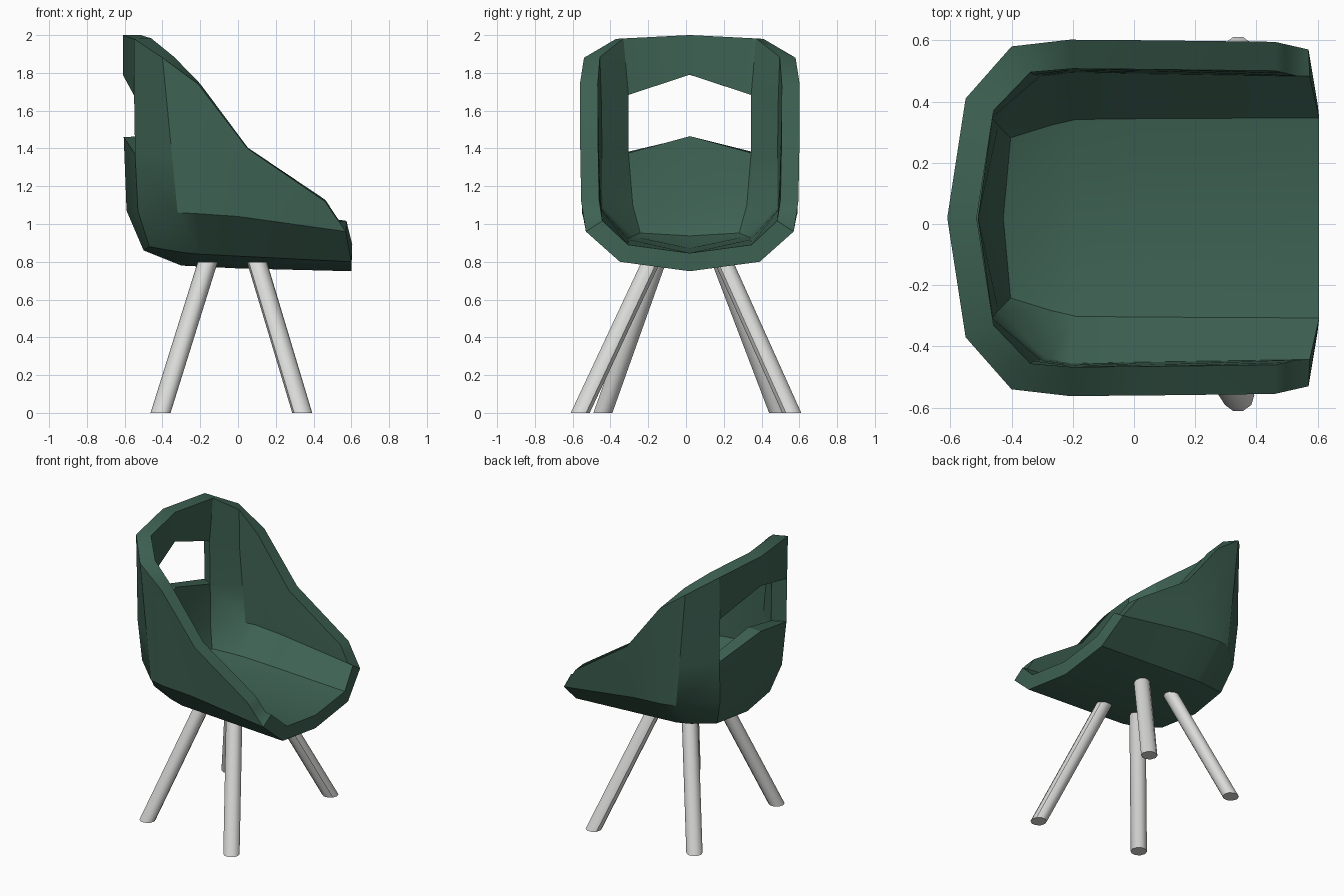
import bpy, bmesh, math
from mathutils import Vector

if "Cube" in bpy.data.objects:
    bpy.data.objects.remove(bpy.data.objects["Cube"])


def material(name, rgb):
    m = bpy.data.materials.new(name)
    m.diffuse_color = (*rgb, 1)
    m.use_nodes = True
    m.node_tree.nodes["Principled BSDF"].inputs["Base Color"].default_value = m.diffuse_color
    return m


green = material("dark green", (0.048, 0.122, 0.087))
grey = material("light grey", (0.70, 0.71, 0.69))


def make_object(name, bm, mat):
    me = bpy.data.meshes.new(name)
    bm.to_mesh(me)
    bm.free()
    me.materials.append(mat)
    ob = bpy.data.objects.new(name, me)
    bpy.context.collection.objects.link(ob)
    return ob


def finish(ob, angle):
    # apply modifiers, then smooth with sharp creases
    bpy.ops.object.select_all(action='DESELECT')
    ob.select_set(True)
    bpy.context.view_layer.objects.active = ob
    bpy.ops.object.convert(target='MESH')
    bpy.ops.object.shade_smooth_by_angle(angle=math.radians(angle))


# Seat shell: half of the outer skin as columns running from the front edge
# round to the centre of the back. Each column: floor crease, wall crease, rim.
columns = [
    [(0.60, 0.37, 0.80), (0.57, 0.55, 0.96), (0.46, 0.575, 1.12)],
    [(0.00, 0.37, 0.83), (0.00, 0.565, 1.04), (0.05, 0.58, 1.40)],
    [(-0.20, 0.37, 0.84), (-0.22, 0.57, 1.055), (-0.21, 0.582, 1.74)],
    [(-0.30, 0.35, 0.85), (-0.32, 0.55, 1.06), (-0.40, 0.56, 1.88)],
    [(-0.47, 0.30, 0.88), (-0.53, 0.35, 1.07), (-0.55, 0.39, 1.98)],
    [(-0.50, 0.00, 0.86), (-0.59, 0.00, 1.07), (-0.61, 0.00, 2.00)],
]
# window corner levels on the last two columns
window = {4: [(-0.545, 0.38, 1.37), (-0.55, 0.38, 1.68)],
          5: [(-0.605, 0.00, 1.46), (-0.61, 0.00, 1.79)]}
centre = [(0.60, 0, 0.75), (0.00, 0, 0.765), (-0.20, 0, 0.775), (-0.30, 0, 0.78)]

bm = bmesh.new()
grid = []
for i, (a, b, c) in enumerate(columns):
    b, c = Vector(b), Vector(c)
    mid = window.get(i, [b.lerp(c, 0.35), b.lerp(c, 0.68)])
    grid.append([bm.verts.new(p) for p in (a, b, *mid, c)])
keel = [bm.verts.new(p) for p in centre]
for i in range(5):
    for j in range(4):
        if (i, j) != (4, 2):  # the open window in the back
            bm.faces.new((grid[i][j], grid[i][j + 1], grid[i + 1][j + 1], grid[i + 1][j]))
for i in range(3):
    bm.faces.new((keel[i], grid[i][0], grid[i + 1][0], keel[i + 1]))
bm.faces.new((keel[3], grid[3][0], grid[4][0], grid[5][0]))
bmesh.ops.recalc_face_normals(bm, faces=bm.faces)
bm.normal_update()
if keel[1].normal.z > 0:
    bmesh.ops.reverse_faces(bm, faces=bm.faces)
seat = make_object("seat_shell", bm, green)
seat.location.y = 0.02
mirror = seat.modifiers.new("mirror", 'MIRROR')
mirror.use_axis = (False, True, False)
wall = seat.modifiers.new("wall", 'SOLIDIFY')
wall.thickness = 0.095
wall.offset = -1
wall.use_even_offset = True
finish(seat, 28)


# Legs: slanted round rods cut level at floor and top
def leg(name, foot, top, r=0.053, sides=10):
    bm = bmesh.new()
    rings = []
    for (x, y), z in ((foot, 0), (top, 0.80)):
        rings.append([bm.verts.new((x + r * math.cos(t), y + r * math.sin(t), z))
                      for t in (2 * math.pi * k / sides for k in range(sides))])
    lo, hi = rings
    for k in range(sides):
        n = (k + 1) % sides
        bm.faces.new((lo[k], lo[n], hi[n], hi[k]))
    bm.faces.new(lo[::-1])
    bm.faces.new(hi)
    finish(make_object(name, bm, grey), 40)


leg("front_leg_right", (0.34, -0.56), (0.10, -0.185))
leg("front_leg_left", (0.34, 0.56), (0.10, 0.20))
leg("rear_leg_right", (-0.41, -0.44), (-0.16, -0.155))
leg("rear_leg_left", (-0.41, 0.49), (-0.16, 0.185))
